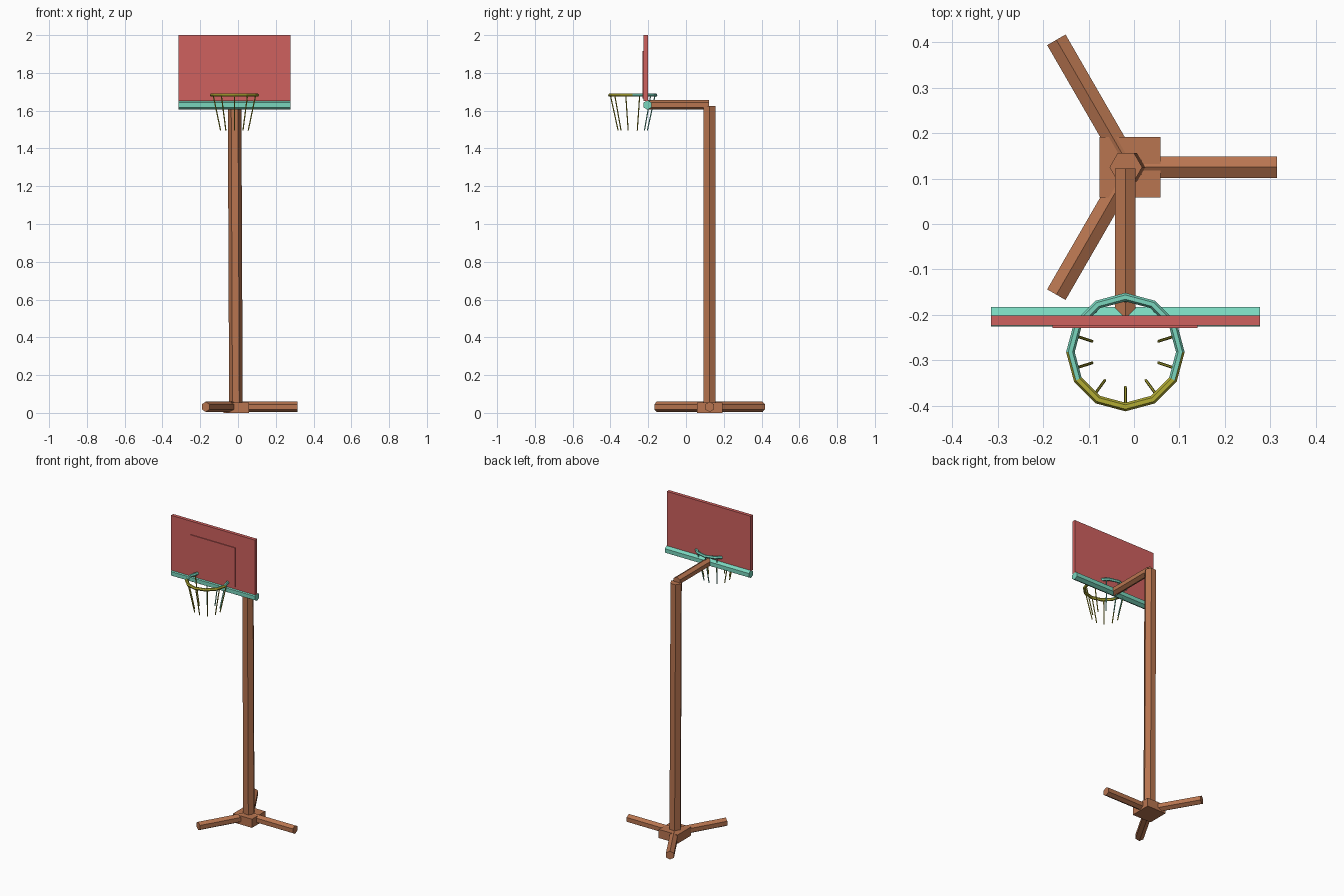
import bpy, bmesh, math
from mathutils import Vector, Matrix

if "Cube" in bpy.data.objects:
    bpy.data.objects.remove(bpy.data.objects["Cube"])


def material(name, rgb):
    m = bpy.data.materials.new(name)
    lin = [((c / 255 + 0.055) / 1.055) ** 2.4 for c in rgb]
    m.diffuse_color = (*lin, 1)
    m.use_nodes = True
    m.node_tree.nodes["Principled BSDF"].inputs["Base Color"].default_value = m.diffuse_color
    return m


BROWN = material("brown", (184, 117, 80))
RED = material("red", (207, 97, 95))
TEAL = material("teal", (122, 214, 190))
OLIVE = material("olive", (178, 172, 52))


def finish(name, bm, mats):
    bmesh.ops.recalc_face_normals(bm, faces=bm.faces)
    me = bpy.data.meshes.new(name)
    bm.to_mesh(me)
    bm.free()
    for m in mats:
        me.materials.append(m)
    ob = bpy.data.objects.new(name, me)
    bpy.context.collection.objects.link(ob)
    return ob


def box(name, lo, hi, mat):
    bm = bmesh.new()
    lo, hi = Vector(lo), Vector(hi)
    bmesh.ops.create_cube(bm, size=1, matrix=Matrix.Translation((lo + hi) / 2)
                          @ Matrix.Diagonal((*(hi - lo), 1)))
    return finish(name, bm, [mat])


def rod(name, a, b, r, mat, up=(0, 0, 1), sides=6):
    """Prism from a to b with one corner pointing towards up."""
    bm = bmesh.new()
    a, b = Vector(a), Vector(b)
    d = (b - a).normalized()
    v = d.cross(Vector(up)).normalized()
    u = v.cross(d)
    rings = []
    for p in (a, b):
        rings.append([bm.verts.new(p + r * (math.cos(t) * u + math.sin(t) * v))
                      for t in [math.tau * i / sides for i in range(sides)]])
    for ring in rings:
        bm.faces.new(ring)
    for i in range(sides):
        j = (i + 1) % sides
        bm.faces.new((rings[0][i], rings[0][j], rings[1][j], rings[1][i]))
    return finish(name, bm, [mat])


# Base hub and three legs
HX, HY, CX = -0.009, 0.125, -0.019
box("base_hub", (HX - 0.067, HY - 0.067, 0), (HX + 0.067, HY + 0.067, 0.055), BROWN)
for i in range(3):
    a = math.tau * i / 3
    rod(f"base_leg_{i + 1}", (HX, HY, 0.032),
        (HX + 0.324 * math.cos(a), HY + 0.324 * math.sin(a), 0.032), 0.027, BROWN)

# Pole, leaning very slightly, and the arm
rod("pole", (HX - 0.002, HY, 0.03), (CX + 0.001, HY, 1.625), 0.036, BROWN, up=(1, 0, 0))
rod("arm", (CX, HY - 0.003, 1.631), (CX, -0.203, 1.631), 0.026, BROWN)

# Backboard with raised target plate, and crossbar under it
box("backboard", (-0.315, -0.224, 1.65), (0.277, -0.202, 2.0), RED)
box("target_plate", (-0.18, -0.229, 1.665), (0.14, -0.222, 1.915), RED)
rod("crossbar", (-0.315, -0.204, 1.63), (0.277, -0.204, 1.63), 0.025, TEAL)

# Hoop: twelve-sided ring with a hexagonal section, back part teal
RY, RZ = -0.282, 1.682
bm = bmesh.new()
N, S = 12, 6
grid = []
for i in range(N):
    a = math.tau * i / N
    row = []
    for k in range(S):
        t = math.tau * k / S
        r = 0.121 + 0.0095 * math.cos(t)
        row.append(bm.verts.new((CX + r * math.cos(a), RY + r * math.sin(a),
                                 RZ + 0.0095 * math.sin(t))))
    grid.append(row)
for i in range(N):
    for k in range(S):
        i2, k2 = (i + 1) % N, (k + 1) % S
        f = bm.faces.new((grid[i][k], grid[i2][k], grid[i2][k2], grid[i][k2]))
        f.material_index = 0 if f.calc_center_median().y > RY - 0.015 or (
            k in (1, 2) and f.calc_center_median().y > RY - 0.05) else 1
finish("hoop", bm, [TEAL, OLIVE])

# Net: ten thin strands leaning inwards
for i in range(10):
    a = math.tau * (i / 10 + 0.25)
    c, s = math.cos(a), math.sin(a)
    rod(f"net_strand_{i + 1}", (CX + 0.118 * c, RY + 0.118 * s, RZ),
        (CX + 0.077 * c, RY + 0.077 * s, 1.495), 0.0033,
        TEAL if s > 0.5 else OLIVE, up=(c, s, 0), sides=5)
